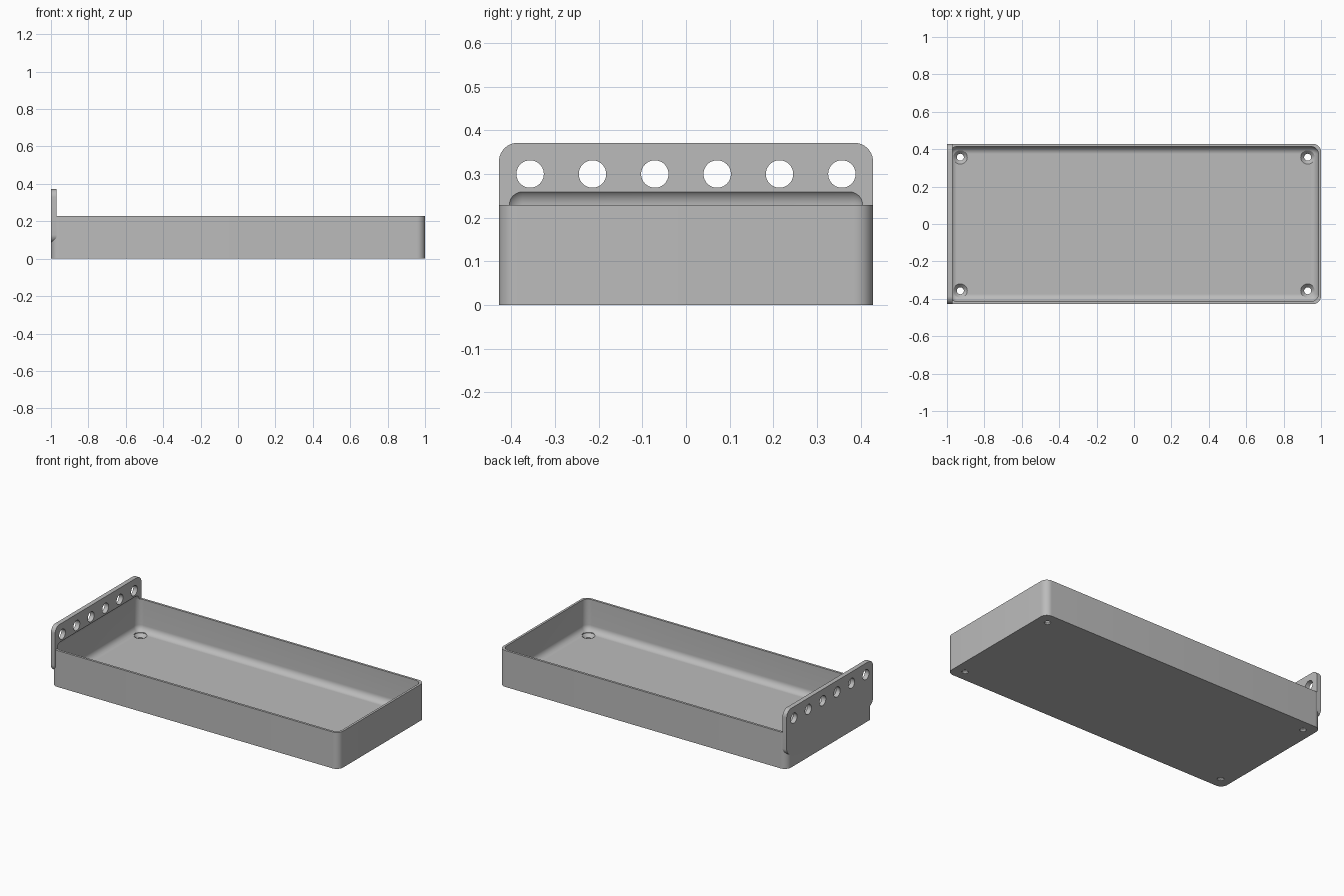
import bpy, bmesh, math
from mathutils import Matrix, Vector

if "Cube" in bpy.data.objects:
    bpy.data.objects.remove(bpy.data.objects["Cube"])

S = 1 / 70  # millimetres to model units

grey = bpy.data.materials.new("light_grey_plastic")
grey.use_nodes = True
colour = (0.5, 0.5, 0.5, 1)
grey.diffuse_color = colour
grey.node_tree.nodes["Principled BSDF"].inputs["Base Color"].default_value = colour


def make_object(name, bm):
    bmesh.ops.recalc_face_normals(bm, faces=bm.faces[:])
    bm.transform(Matrix.Scale(S, 4))
    mesh = bpy.data.meshes.new(name)
    bm.to_mesh(mesh)
    bm.free()
    mesh.materials.append(grey)
    obj = bpy.data.objects.new(name, mesh)
    bpy.context.collection.objects.link(obj)
    return obj


def box(name, low, high, radius, rounded, segments=10):
    """Box between two corners; edges accepted by 'rounded' get a radius."""
    bm = bmesh.new()
    low, high = Vector(low), Vector(high)
    bmesh.ops.create_cube(bm, size=1)
    bmesh.ops.scale(bm, verts=bm.verts[:], vec=high - low)
    bmesh.ops.translate(bm, verts=bm.verts[:], vec=(low + high) / 2)
    edges = [e for e in bm.edges if rounded(e.verts[1].co - e.verts[0].co)]
    bmesh.ops.bevel(bm, geom=edges, offset=radius, segments=segments,
                    profile=0.5, affect='EDGES')
    return make_object(name, bm)


def add_lathe(bm, profile, sides=40):
    """Closed solid turned around z from (radius, height) points."""
    rings = []
    for r, z in profile:
        angles = [2 * math.pi * i / sides for i in range(sides)]
        rings.append([bm.verts.new((r * math.cos(a), r * math.sin(a), z)) for a in angles])
    for a, b in zip(rings, rings[1:]):
        for i in range(sides):
            j = (i + 1) % sides
            bm.faces.new((a[i], a[j], b[j], b[i]))
    bm.faces.new(rings[0][::-1])
    bm.faces.new(rings[-1])
    return [v for ring in rings for v in ring]


def boolean(target, cutter, operation):
    mod = target.modifiers.new(cutter.name, 'BOOLEAN')
    mod.object, mod.operation, mod.solver = cutter, operation, 'EXACT'


# Tray block with rounded upright corners
tray = box("tray", (-70, -30, 0), (70, 30, 16), 3, lambda d: abs(d.z) > 1)

# Mounting plate at the end, rounded in its own plane
plate = box("mounting_plate", (-70, -30, 6), (-68, 30, 26), 3, lambda d: abs(d.x) > 1)

# Hollow with rounded edges that also bites slightly into the plate
hollow = box("hollow_cutter", (-69, -29, 2), (69, 29, 18.8), 2.8, lambda d: True)

# Countersunk screw holes in the floor
bm = bmesh.new()
for x in (-65, 65):
    for y in (-25, 25):
        verts = add_lathe(bm, [(1.3, -1), (1.3, 0.6), (2.6, 2), (2.6, 6)])
        bmesh.ops.translate(bm, verts=verts, vec=(x, y, 0))
screw_holes = make_object("screw_hole_cutter", bm)

# Row of holes through the plate
bm = bmesh.new()
for i in range(6):
    verts = add_lathe(bm, [(2.2, -4), (2.2, 4)])
    bmesh.ops.rotate(bm, verts=verts, matrix=Matrix.Rotation(math.pi / 2, 3, 'Y'))
    bmesh.ops.translate(bm, verts=verts, vec=(-69, 10 * i - 25, 21))
plate_holes = make_object("plate_hole_cutter", bm)

boolean(tray, plate, 'UNION')
for cutter in (hollow, screw_holes, plate_holes):
    boolean(tray, cutter, 'DIFFERENCE')

# Bake the booleans and drop the helpers
graph = bpy.context.evaluated_depsgraph_get()
final = bpy.data.meshes.new_from_object(tray.evaluated_get(graph))
tray.modifiers.clear()
tray.data = final
final.materials.clear()
final.materials.append(grey)
for helper in (plate, hollow, screw_holes, plate_holes):
    bpy.data.objects.remove(helper)

# Smooth curves, crisp edges
bpy.ops.object.select_all(action='DESELECT')
tray.select_set(True)
bpy.context.view_layer.objects.active = tray
bpy.ops.object.shade_smooth_by_angle(angle=math.radians(30))
